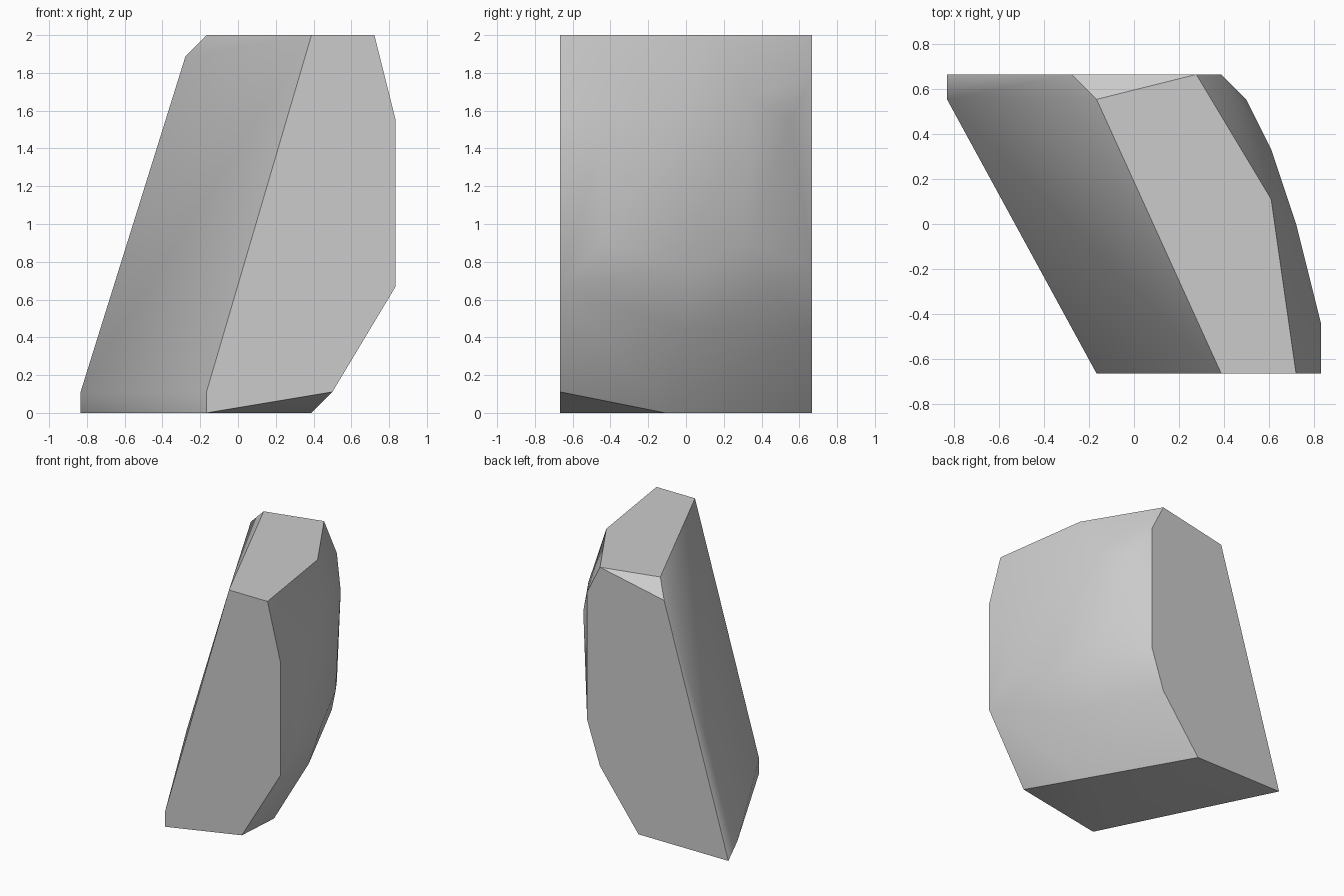
import bpy
import bmesh
import math

cube = bpy.data.objects.get("Cube")
if cube:
    bpy.data.objects.remove(cube, do_unlink=True)

STEP = 1 / 9          # the shard is cut on a regular lattice
DEPTH = 12            # lattice steps from front to back
HALF_WIDTH = 7.5


def make_material(name, colour):
    material = bpy.data.materials.new(name)
    material.use_nodes = True
    material.diffuse_color = colour
    shader = next(n for n in material.node_tree.nodes if n.type == "BSDF_PRINCIPLED")
    shader.inputs["Base Color"].default_value = colour
    return material


def lattice_point(across, depth, height):
    return ((across - HALF_WIDTH) * STEP,
            (depth - DEPTH / 2) * STEP,
            height * STEP)


def place_profile(profile, depth):
    return [lattice_point(across, depth, height) for across, height in profile]


# Flat front and back faces, as (across, height)
front_profile = [(6, 0), (6, 1), (11, 18), (14, 18), (15, 14), (15, 6), (12, 1)]
back_profile = [(0, 0), (7, 0), (10, 4), (11, 7), (11, 16), (10, 18), (5, 17)]

# Chipped corners on the slanted side, the top and the base
corners = [(0, 11, 1), (5, 11, 17), (6, 11, 18), (13, 7, 18), (11, 5, 0)]

# Rounded outer side, as (across, depth, height)
bulge = [(12, 11, 14), (12, 10, 6), (13, 6, 4), (13, 9, 15), (13, 9, 8),
         (14, 6, 15), (14, 6, 7), (15, 2, 13), (15, 2, 8)]

points = place_profile(front_profile, 0) + place_profile(back_profile, DEPTH)
points += [lattice_point(*corner) for corner in corners + bulge]

# Wrap the profiles and corners in one closed stone skin
bm = bmesh.new()
for point in points:
    bm.verts.new(point)
hull = bmesh.ops.convex_hull(bm, input=bm.verts[:])
unused = {g for g in hull["geom_interior"] + hull["geom_unused"]
          if isinstance(g, bmesh.types.BMVert)}
bmesh.ops.delete(bm, geom=list(unused), context="VERTS")
bmesh.ops.dissolve_limit(bm, angle_limit=math.radians(1),
                         verts=bm.verts[:], edges=bm.edges[:])
bmesh.ops.recalc_face_normals(bm, faces=bm.faces[:])

mesh = bpy.data.meshes.new("stone_shard")
bm.to_mesh(mesh)
bm.free()
mesh.materials.append(make_material("stone grey", (0.6, 0.6, 0.6, 1)))

shard = bpy.data.objects.new("stone_shard", mesh)
bpy.context.collection.objects.link(shard)

# Soft shading on the rounded side, crisp cut edges
bpy.ops.object.select_all(action="DESELECT")
shard.select_set(True)
bpy.context.view_layer.objects.active = shard
bpy.ops.object.shade_smooth_by_angle(angle=math.radians(30))
